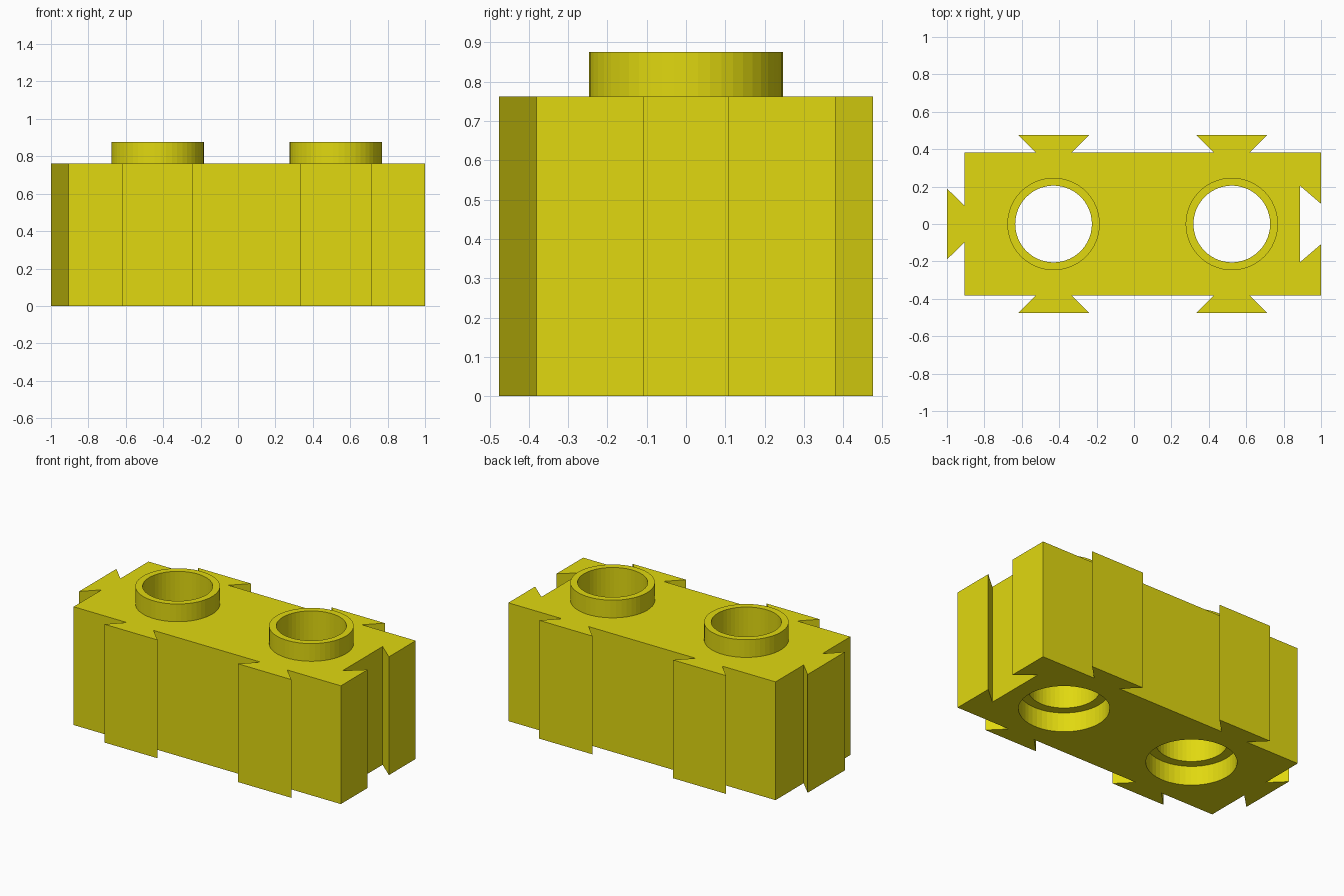
import bpy, bmesh, math

if "Cube" in bpy.data.objects:
    bpy.data.objects.remove(bpy.data.objects["Cube"])

H = 0.762            # block height
TOP = 0.876          # top of the studs
STUDS = (-0.43, 0.523)
SIDES = 50

yellow = bpy.data.materials.new("yellow plastic")
yellow.diffuse_color = (0.75, 0.69, 0.005, 1)
yellow.use_nodes = True
yellow.node_tree.nodes["Principled BSDF"].inputs["Base Color"].default_value = yellow.diffuse_color


def prism(name, outline, z0, z1):
    """Extrude a flat counter-clockwise outline from z0 to z1."""
    bm = bmesh.new()
    base = bm.faces.new([bm.verts.new((x, y, z0)) for x, y in outline])
    ext = bmesh.ops.extrude_face_region(bm, geom=[base], use_keep_orig=True)
    for v in ext["geom"]:
        if isinstance(v, bmesh.types.BMVert):
            v.co.z = z1
    bmesh.ops.recalc_face_normals(bm, faces=bm.faces)
    mesh = bpy.data.meshes.new(name)
    bm.to_mesh(mesh)
    bm.free()
    mesh.materials.append(yellow)
    ob = bpy.data.objects.new(name, mesh)
    bpy.context.collection.objects.link(ob)
    return ob


def circle(cx, r):
    return [(cx + r * math.cos(2 * math.pi * i / SIDES),
             r * math.sin(2 * math.pi * i / SIDES)) for i in range(SIDES)]


def combine(target, tool, operation):
    """Apply a boolean and throw the tool away."""
    mod = target.modifiers.new("boolean", "BOOLEAN")
    mod.operation, mod.solver, mod.object = operation, "EXACT", tool
    bpy.context.view_layer.objects.active = target
    bpy.ops.object.modifier_apply(modifier=mod.name)
    bpy.data.objects.remove(tool)


# Block outline: dovetail tabs on both long sides and the left end,
# matching socket in the right end
def long_side(s):
    pts = []
    for cx in STUDS:
        pts += [(cx - 0.095, s * 0.381), (cx - 0.19, s * 0.476),
                (cx + 0.19, s * 0.476), (cx + 0.095, s * 0.381)]
    return pts


outline = [(-0.905, -0.381)] + long_side(-1) + [(1, -0.381)]
outline += [(1, -0.108), (0.888, -0.204), (0.888, 0.204), (1, 0.108)]
outline += [(1, 0.381)] + long_side(1)[::-1] + [(-0.905, 0.381)]
outline += [(-0.905, 0.095), (-1, 0.19), (-1, -0.19), (-0.905, -0.095)]
block = prism("block", outline, 0, H)

# Hollow studs with through holes and wider recesses underneath
for cx in STUDS:
    combine(block, prism("stud", circle(cx, 0.247), H - 0.1, TOP), "UNION")
    combine(block, prism("hole", circle(cx, 0.205), -0.1, TOP + 0.1), "DIFFERENCE")
    combine(block, prism("recess", circle(cx, 0.262), -0.1, 0.124), "DIFFERENCE")
